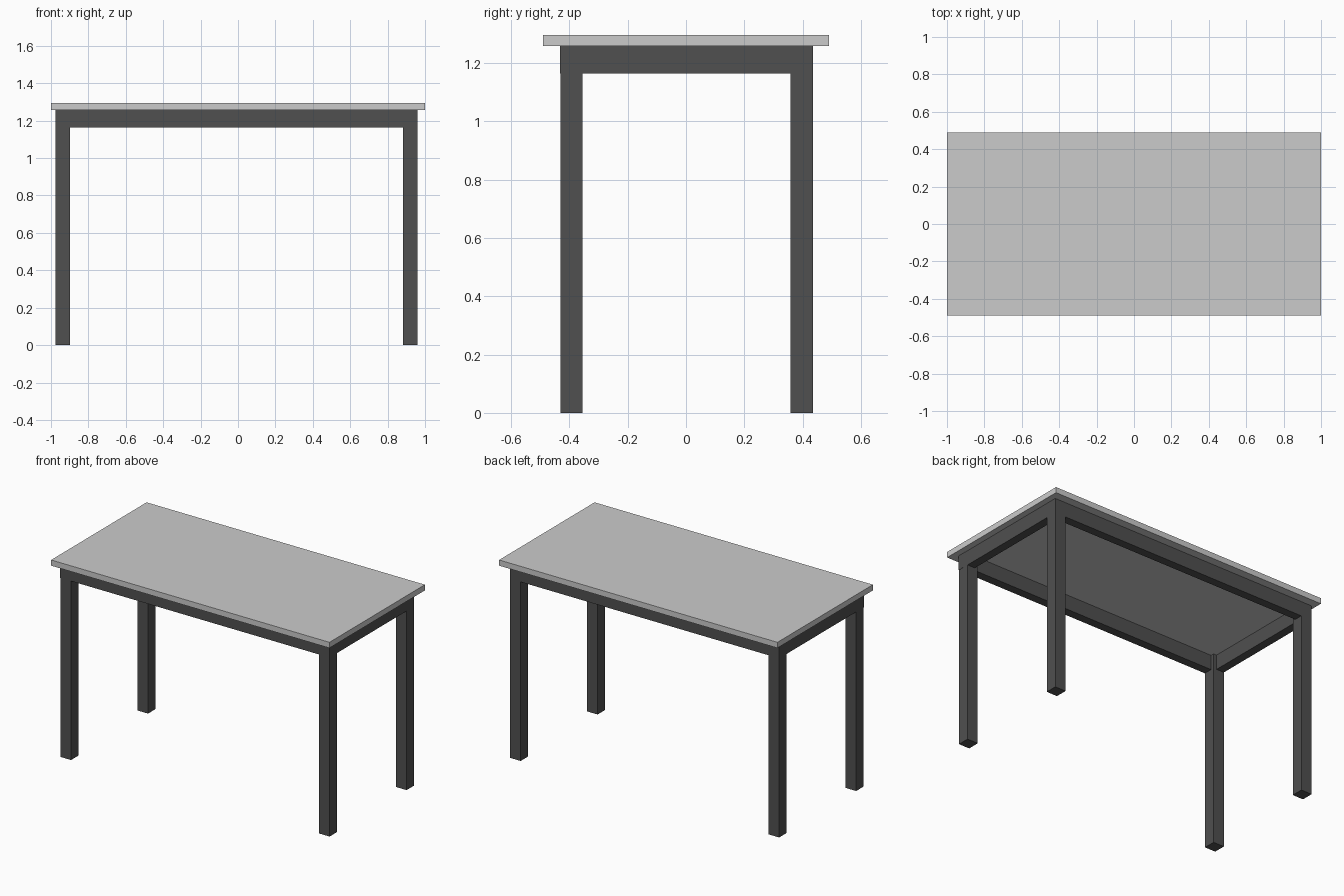
import bpy

if "Cube" in bpy.data.objects:
    bpy.data.objects.remove(bpy.data.objects["Cube"])

dark = bpy.data.materials.new("dark_frame")
dark.diffuse_color = (0.08, 0.08, 0.08, 1)
dark.use_nodes = True
dark.node_tree.nodes["Principled BSDF"].inputs["Base Color"].default_value = dark.diffuse_color


def box(name, x, y, z, mat=None):
    """Box spanning the given (min, max) ranges."""
    bpy.ops.mesh.primitive_cube_add(size=1, location=[(a + b) / 2 for a, b in (x, y, z)])
    o = bpy.context.object
    o.name = name
    o.scale = [b - a for a, b in (x, y, z)]
    bpy.ops.object.transform_apply(location=False, rotation=False, scale=True)
    if mat:
        o.data.materials.append(mat)
    return o


# frame extents
X0, X1 = -0.975, 0.96
Y0, Y1 = -0.431, 0.436
LEG = 0.077
RAIL = 0.055
Z0, Z1 = 1.163, 1.258

# table top
box("table_top", (-1, 1), (-0.49, 0.49), (Z1, 1.295))

# legs with thin foot pads
for side, x in (("left", X0), ("right", X1 - LEG)):
    for end, y in (("front", Y0), ("back", Y1 - LEG)):
        xr, yr = (x, x + LEG), (y, y + LEG)
        box(f"{end}_{side}_leg", xr, yr, (0.008, Z1), dark)
        box(f"{end}_{side}_foot", xr, yr, (0, 0.008), dark)

# rails under the top; the front one runs across the legs
box("front_rail", (X0 - 0.001, X1 + 0.001), (Y0 - 0.001, Y0 + RAIL), (Z0, Z1), dark)
box("back_rail", (X0 + LEG, X1 - LEG), (Y1 - RAIL, Y1), (Z0, Z1), dark)
box("left_rail", (X0, X0 + RAIL), (Y0 + LEG, Y1 - LEG), (Z0, Z1), dark)
box("right_rail", (X1 - RAIL, X1), (Y0 + LEG, Y1 - LEG), (Z0, Z1), dark)
